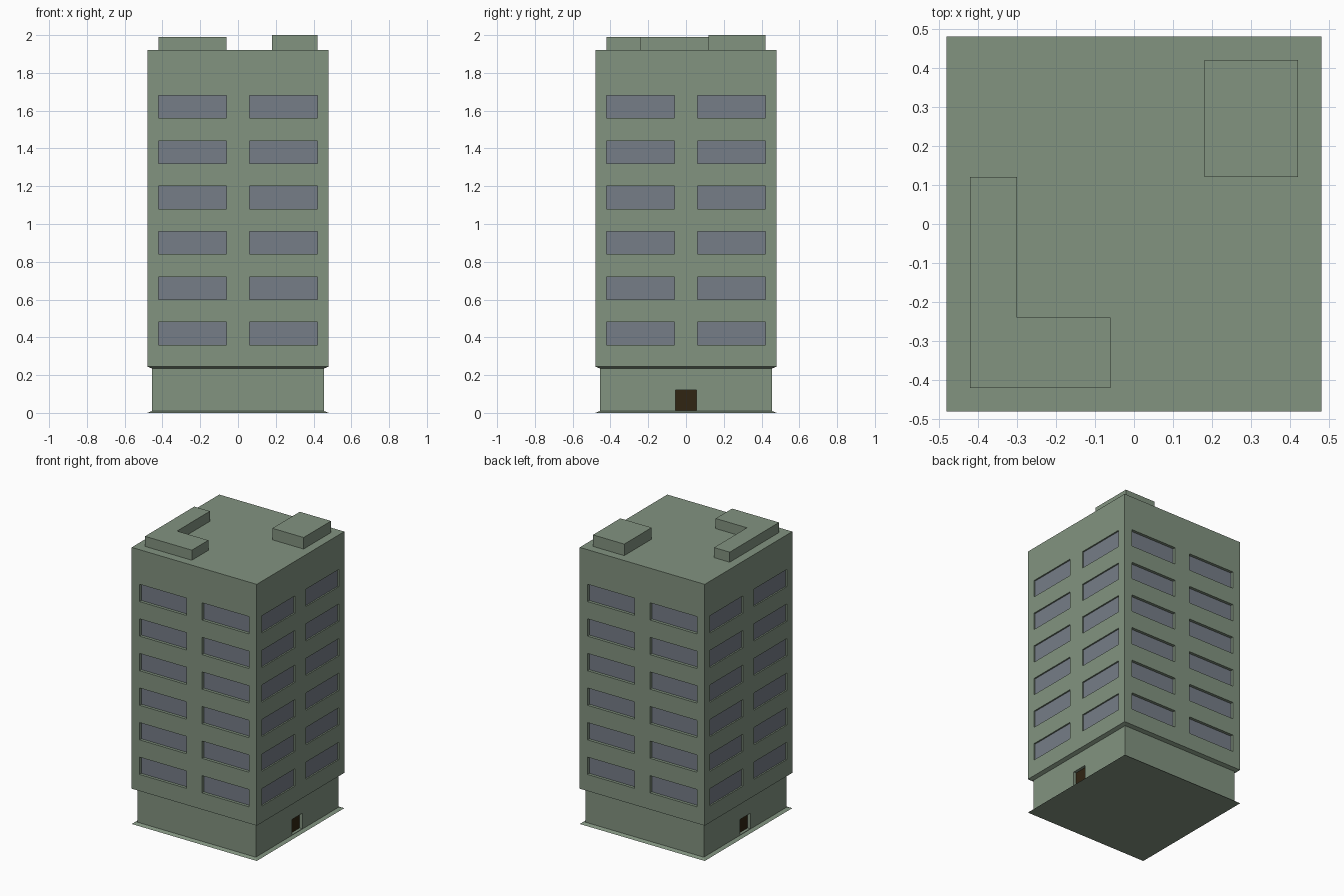
import bpy
import bmesh
from math import pi, sqrt
from mathutils import Matrix, Vector

cube = bpy.data.objects.get("Cube")
if cube:
    bpy.data.objects.remove(cube, do_unlink=True)


def material(name, color):
    mat = bpy.data.materials.new(name)
    mat.use_nodes = True
    mat.diffuse_color = (*color, 1)
    bsdf = mat.node_tree.nodes["Principled BSDF"]
    bsdf.inputs["Base Color"].default_value = (*color, 1)
    bsdf.inputs["Roughness"].default_value = 0.9
    return mat


WALL = material("sage wall", (0.223, 0.292, 0.216))
GLASS = material("slate glass", (0.181, 0.205, 0.242))
DOOR = material("dark brown door", (0.03, 0.018, 0.006))


def finish(name, bm, *mats):
    mesh = bpy.data.meshes.new(name)
    bm.to_mesh(mesh)
    bm.free()
    for mat in mats:
        mesh.materials.append(mat)
    obj = bpy.data.objects.new(name, mesh)
    bpy.context.collection.objects.link(obj)
    return obj


def facade(bm, side, half, us, zs, is_opening, depth):
    """One wall as a grid of cells, with chosen cells recessed."""
    turn = Matrix.Rotation(side * pi / 2, 3, "Z")

    def face(points, index=0):
        verts = [bm.verts.new(turn @ p) for p in points]
        bm.faces.new(verts).material_index = index

    inward = Vector((0, depth, 0))
    for i, (u0, u1) in enumerate(zip(us, us[1:])):
        for j, (z0, z1) in enumerate(zip(zs, zs[1:])):
            rim = [Vector((u, -half, z)) for u, z in
                   ((u0, z0), (u1, z0), (u1, z1), (u0, z1))]
            if not is_opening(i, j):
                face(rim)
                continue
            face([p + inward for p in rim], 1)
            for a, b in zip(rim, rim[1:] + rim[:1]):
                face([a, b, b + inward, a + inward])


def flare(name, z0, half0, z1, half1):
    """Thin sloping slab with a square outline."""
    bm = bmesh.new()
    place = Matrix.Translation((0, 0, (z0 + z1) / 2)) @ Matrix.Rotation(pi / 4, 4, "Z")
    bmesh.ops.create_cone(bm, cap_ends=True, segments=4, radius1=half0 * sqrt(2),
                          radius2=half1 * sqrt(2), depth=z1 - z0, matrix=place)
    finish(name, bm, WALL)


def roof_block(name, outline, height):
    """Extruded outline standing on the roof."""
    bm = bmesh.new()
    base = bm.faces.new([bm.verts.new((x, y, ROOF)) for x, y in outline])
    top = bmesh.ops.extrude_face_region(bm, geom=[base])["geom"]
    bmesh.ops.translate(bm, vec=(0, 0, height),
                        verts=[v for v in top if isinstance(v, bmesh.types.BMVert)])
    bmesh.ops.recalc_face_normals(bm, faces=bm.faces)
    finish(name, bm, WALL)


TOWER, BASE, ROOF, FLOORS = 0.48, 0.455, 1.92, 6

# Tower with recessed windows on every side
us = [-TOWER, -0.42, -0.06, 0.06, 0.42, TOWER]
zs = [0.245]
for floor in range(FLOORS):
    zs += [0.36 + 0.24 * floor, 0.48 + 0.24 * floor]
zs.append(ROOF)
bm = bmesh.new()
for side in range(4):
    facade(bm, side, TOWER, us, zs, lambda i, j: i % 2 and j % 2,
           0.01 if side % 2 else 0.02)
bmesh.ops.remove_doubles(bm, verts=bm.verts, dist=0.0001)
rim = [e for e in bm.edges if all(v.co.z > ROOF - 0.001 for v in e.verts)]
bmesh.ops.edgeloop_fill(bm, edges=rim)
bm.normal_update()
for f in bm.faces:
    if f.calc_center_median().z > ROOF - 0.001 and f.normal.z < 0:
        f.normal_flip()
finish("tower", bm, WALL, GLASS)

# Ground floor with a door on the two flanks
bm = bmesh.new()
for side in range(4):
    facade(bm, side, BASE, [-BASE, -0.055, 0.055, BASE], [0.01, 0.013, 0.12, 0.235],
           lambda i, j: side % 2 and i == 1 and j == 1, 0.02)
bmesh.ops.remove_doubles(bm, verts=bm.verts, dist=0.0001)
finish("ground_floor", bm, WALL, DOOR)

# Sloping foot and overhang
flare("foot", 0, TOWER, 0.01, BASE)
flare("overhang", 0.235, BASE, 0.245, TOWER)

# Roof structures
roof_block("roof_l_block", [(-0.42, -0.42), (-0.06, -0.42), (-0.06, -0.24),
                            (-0.30, -0.24), (-0.30, 0.12), (-0.42, 0.12)], 0.07)
roof_block("roof_box", [(0.18, 0.12), (0.42, 0.12), (0.42, 0.42), (0.18, 0.42)], 0.08)
